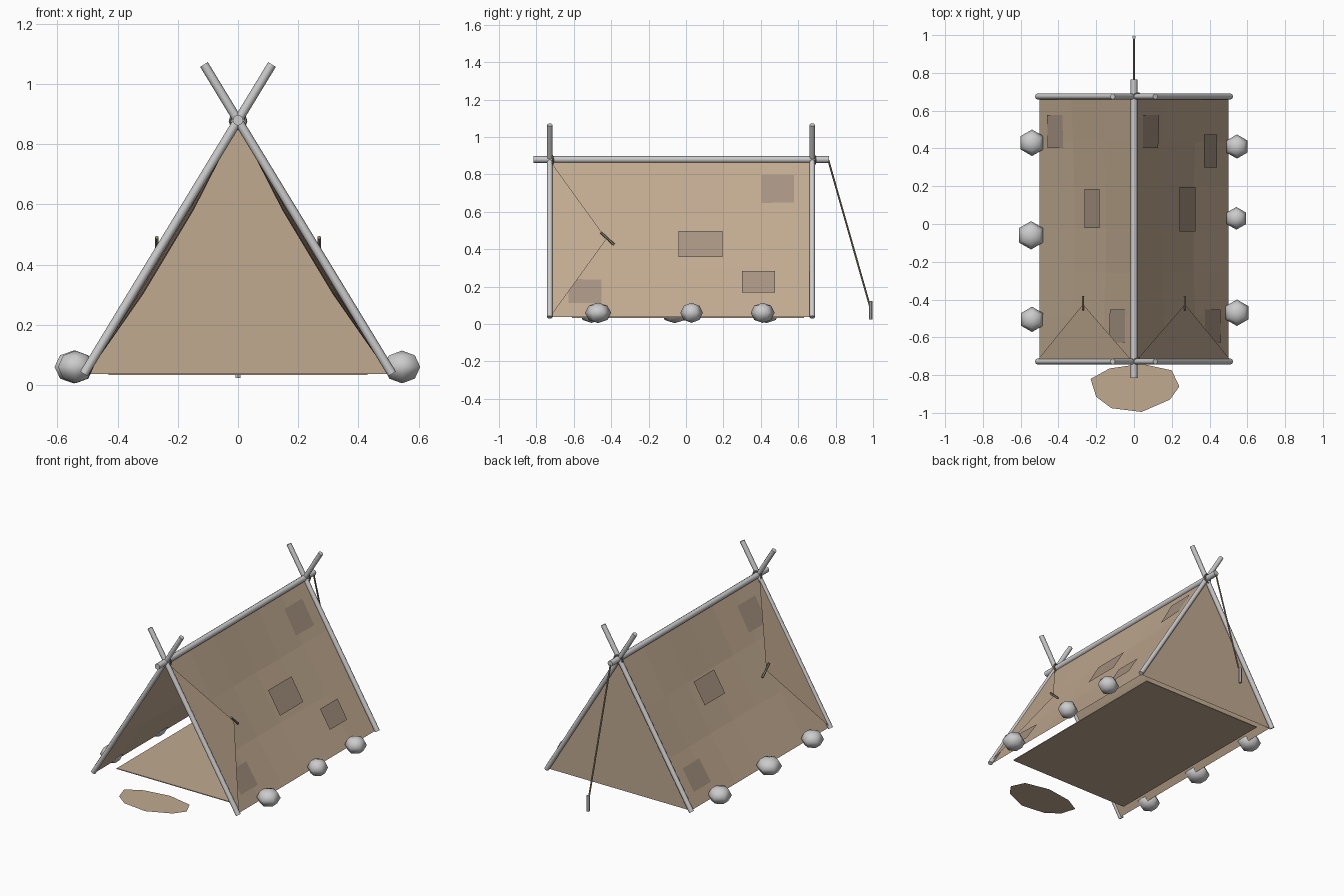
import bpy, bmesh, math
from mathutils import Vector

if "Cube" in bpy.data.objects:
    bpy.data.objects.remove(bpy.data.objects["Cube"])


def mat(name, rgb):
    m = bpy.data.materials.new(name)
    m.diffuse_color = (*rgb, 1)
    m.use_nodes = True
    m.node_tree.nodes["Principled BSDF"].inputs["Base Color"].default_value = m.diffuse_color
    return m


CANVAS = mat("canvas", (0.53, 0.40, 0.28))
PATCH = mat("patch_cloth", (0.38, 0.29, 0.22))
ROPE = mat("rope", (0.27, 0.23, 0.16))
F, B = -0.725, 0.675          # front and back frame positions
TOP, LOW, HALF = 0.87, 0.037, 0.5


def mesh_obj(name, verts, faces, material=None):
    me = bpy.data.meshes.new(name)
    me.from_pydata(verts, [], faces)
    me.update()
    ob = bpy.data.objects.new(name, me)
    bpy.context.collection.objects.link(ob)
    if material:
        me.materials.append(material)
    return ob


def rod(name, a, b, r, sides=8, material=None):
    a, b = Vector(a), Vector(b)
    bpy.ops.mesh.primitive_cylinder_add(vertices=sides, radius=r, depth=(b - a).length,
                                        location=(a + b) / 2)
    ob = bpy.context.object
    ob.name = name
    ob.rotation_euler = (b - a).to_track_quat('Z', 'Y').to_euler()
    bpy.ops.object.shade_smooth_by_angle(angle=math.radians(50))
    if material:
        ob.data.materials.append(material)
    return ob


# point on a canvas side: t runs down the slope, out = offset along the normal
def slope(side, t, y, out=0.0):
    return (side * (HALF * t + out * 0.857), y, TOP + (LOW - TOP) * t + out * 0.515)


def sag(t, y):
    return -0.026 * math.sin(math.pi * t) * math.sin(math.pi * (y - F) / (B - F))


# canvas patch: z range -> quad following the slope
def patch(name, side, y0, y1, z0, z1, out):
    t0, t1 = ((TOP - z) / (TOP - LOW) for z in (z1, z0))
    pts = [slope(side, t, y, out if out > 0.01 else sag(t, y) + 0.006)
           for t, y in ((t0, y0), (t0, y1), (t1, y1), (t1, y0))]
    mesh_obj(name, pts, [(3, 2, 1, 0) if side > 0 else (0, 1, 2, 3)], PATCH)


# frame poles, lashings
for label, y in (("front", F - 0.003), ("back", B)):
    for s in (-1, 1):
        rod(f"{label}_pole", (s * 0.512, y, 0.037), (-s * 0.113, y, 1.065), 0.015)
    bpy.ops.mesh.primitive_torus_add(major_radius=0.027, minor_radius=0.005, major_segments=10,
                                     minor_segments=5, location=(0, y + 0.01, 0.877),
                                     rotation=(math.pi / 2, 0, 0.25))
    bpy.context.object.name = f"{label}_lashing"
    bpy.context.object.data.materials.append(ROPE)
rod("ridge_pole", (0, -0.815, 0.88), (0, 0.765, 0.88), 0.018)

# sagging canvas sides, folded door flaps and toggles
ROWS, COLS = 3, 6
for s in (-1, 1):
    verts, faces = [], []
    for j in range(COLS + 1):
        y = F + 0.005 + (B - F - 0.015) * j / COLS
        for i in range(ROWS + 1):
            verts.append(slope(s, i / ROWS, y, sag(i / ROWS, y)))
    for j in range(COLS):
        for i in range(ROWS):
            a = j * (ROWS + 1) + i
            f = (a, a + 1, a + ROWS + 2, a + ROWS + 1)
            faces.append(f if s > 0 else f[::-1])
    mesh_obj("canvas_side", verts, faces, CANVAS)
    flap = [(s * 0.01, F, 0.87), (s * 0.515, F, 0.04), (s * 0.27, -0.425, 0.455)]
    mesh_obj("door_flap", flap, [(0, 1, 2) if s > 0 else (2, 1, 0)], CANVAS)
    rod("flap_toggle", (s * 0.27, -0.455, 0.49), (s * 0.27, -0.385, 0.425), 0.007, 6, ROPE)

# patches
patch("raised_patch", 1, -0.04, 0.195, 0.35, 0.49, 0.015)
patch("raised_patch", 1, 0.30, 0.475, 0.16, 0.275, 0.015)
patch("raised_patch", -1, -0.02, 0.185, 0.455, 0.585, 0.015)
for s, (yh, yl) in ((1, (0.49, -0.54)), (-1, (-0.54, 0.49))):
    patch("upper_patch", s, yh - 0.087, yh + 0.087, 0.65, 0.795, 0)
    patch("lower_patch", s, yl - 0.087, yl + 0.087, 0.11, 0.24, 0)

# back wall
mesh_obj("back_wall", [(-HALF, 0.665, LOW), (HALF, 0.665, LOW), (0, 0.665, TOP)],
         [(2, 1, 0)], CANVAS)

# groundsheet
bpy.ops.mesh.primitive_cube_add(size=1, location=(0, 0.01, 0.036))
sheet = bpy.context.object
sheet.name = "groundsheet"
sheet.scale = (0.86, 1.24, 0.005)
sheet.data.materials.append(CANVAS)

# worn ground patch in front of the door
outline = [(-.23, -.82), (-.2, -.915), (-.12, -.975), (.04, -.995), (.19, -.93),
           (.24, -.86), (.2, -.775), (.04, -.74), (-.13, -.765)]
mesh_obj("door_mat", [(x, y, 0.037) for x, y in outline], [tuple(range(len(outline)))], CANVAS)

# stones holding the hems down
for x, y, r in ((.545, -.47, .07), (.542, .03, .06), (.545, .41, .064),
                (-.54, .43, .07), (-.545, -.06, .075), (-.54, -.505, .067)):
    bpy.ops.mesh.primitive_uv_sphere_add(segments=6, ring_count=4, radius=r,
                                         location=(x, y, 0.06), rotation=(0, 0, math.pi / 3))
    st = bpy.context.object
    st.name = "hem_stone"
    st.scale.z = 0.055 / r * (0.85 + r * 2.0)
    bpy.ops.object.shade_smooth()

# guy rope and peg
rod("guy_rope", (0, 0.76, 0.88), (0, 0.985, 0.09), 0.005, 6, ROPE)
rod("guy_peg", (0, 0.988, 0.024), (0, 0.988, 0.124), 0.010, 6)
